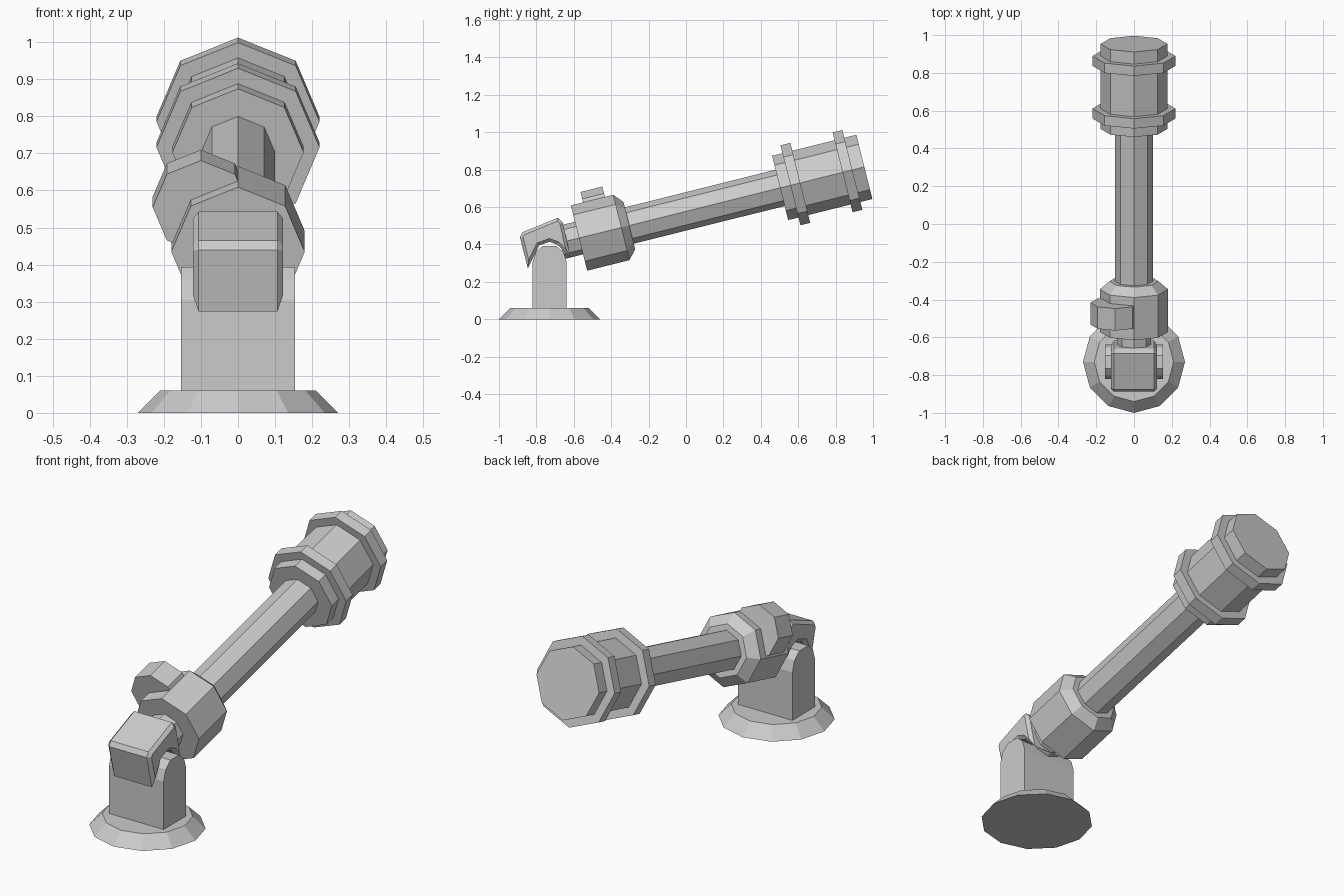
import bpy, bmesh, math
from mathutils import Matrix, Vector

if "Cube" in bpy.data.objects:
    bpy.data.objects.remove(bpy.data.objects["Cube"])

TILT = math.radians(14)
# arm frame: local z runs along the arm, starting above the pedestal
ARM = Matrix.Translation((0, -0.73, 0.395)) @ Matrix.Rotation(TILT - math.pi / 2, 4, 'X')


def finish(name, bm):
    bmesh.ops.recalc_face_normals(bm, faces=bm.faces)
    me = bpy.data.meshes.new(name)
    bm.to_mesh(me)
    bm.free()
    ob = bpy.data.objects.new(name, me)
    bpy.context.collection.objects.link(ob)
    return ob


def lathe(name, profile, matrix, sides=8, offset=(0, 0)):
    """Faceted solid of revolution from (height, radius) pairs."""
    bm = bmesh.new()
    rings = []
    for h, r in profile:
        ring = []
        for i in range(sides):
            t = 2 * math.pi * i / sides
            p = Vector((offset[0] + r * math.cos(t), offset[1] + r * math.sin(t), h))
            ring.append(bm.verts.new(matrix @ p))
        rings.append(ring)
    for a, b in zip(rings, rings[1:]):
        for i in range(sides):
            j = (i + 1) % sides
            bm.faces.new((a[i], a[j], b[j], b[i]))
    bm.faces.new(rings[0])
    bm.faces.new(rings[-1])
    return finish(name, bm)


def slab(name, profile, half_width, bevel=0):
    """Side profile of (y, z) points extruded across x."""
    bm = bmesh.new()
    left = bm.faces.new([bm.verts.new((-half_width, y, z)) for y, z in profile])
    ext = bmesh.ops.extrude_face_region(bm, geom=[left], use_keep_orig=True)
    moved = [g for g in ext["geom"] if isinstance(g, bmesh.types.BMVert)]
    bmesh.ops.translate(bm, verts=moved, vec=(2 * half_width, 0, 0))
    if bevel:
        rim = [e for e in bm.edges if abs(e.verts[0].co.x - e.verts[1].co.x) < 1e-5]
        bmesh.ops.bevel(bm, geom=rim, offset=bevel, segments=1, affect='EDGES')
    return finish(name, bm)


# round foot and arched pedestal
lathe("base_foot", [(0, 0.27), (0.06, 0.21)], Matrix.Translation((0, -0.73, 0)), sides=12)
slab("pedestal", [(-0.82, 0.05), (-0.82, 0.305), (-0.803, 0.36), (-0.765, 0.393),
                  (-0.695, 0.393), (-0.655, 0.36), (-0.638, 0.305), (-0.638, 0.05)], 0.154)

# tilting head, notched underneath to ride over the pedestal
slab("tilt_head", [(-0.846, 0.273), (-0.888, 0.44), (-0.875, 0.465), (-0.685, 0.543),
                   (-0.66, 0.52), (-0.617, 0.33), (-0.69, 0.4), (-0.73, 0.415),
                   (-0.785, 0.395)], 0.122, bevel=0.016)

# arm parts along the tilted axis
lathe("neck", [(0.06, 0.09), (0.2, 0.09)], ARM)
lathe("elbow_housing", [(0.163, 0.18), (0.396, 0.18), (0.44, 0.13)], ARM)
lathe("side_boss", [(0.23, 0.13), (0.35, 0.13)], ARM, offset=(-0.1, -0.107))
lathe("arm_tube", [(0.4, 0.1), (1.3, 0.1)], ARM)
lathe("barrel", [(1.271, 0.177), (1.735, 0.177)], ARM)
for name, u in (("inner_flange", 1.355), ("outer_flange", 1.642)):
    lathe(name, [(u - 0.027, 0.22), (u + 0.027, 0.22)], ARM)
